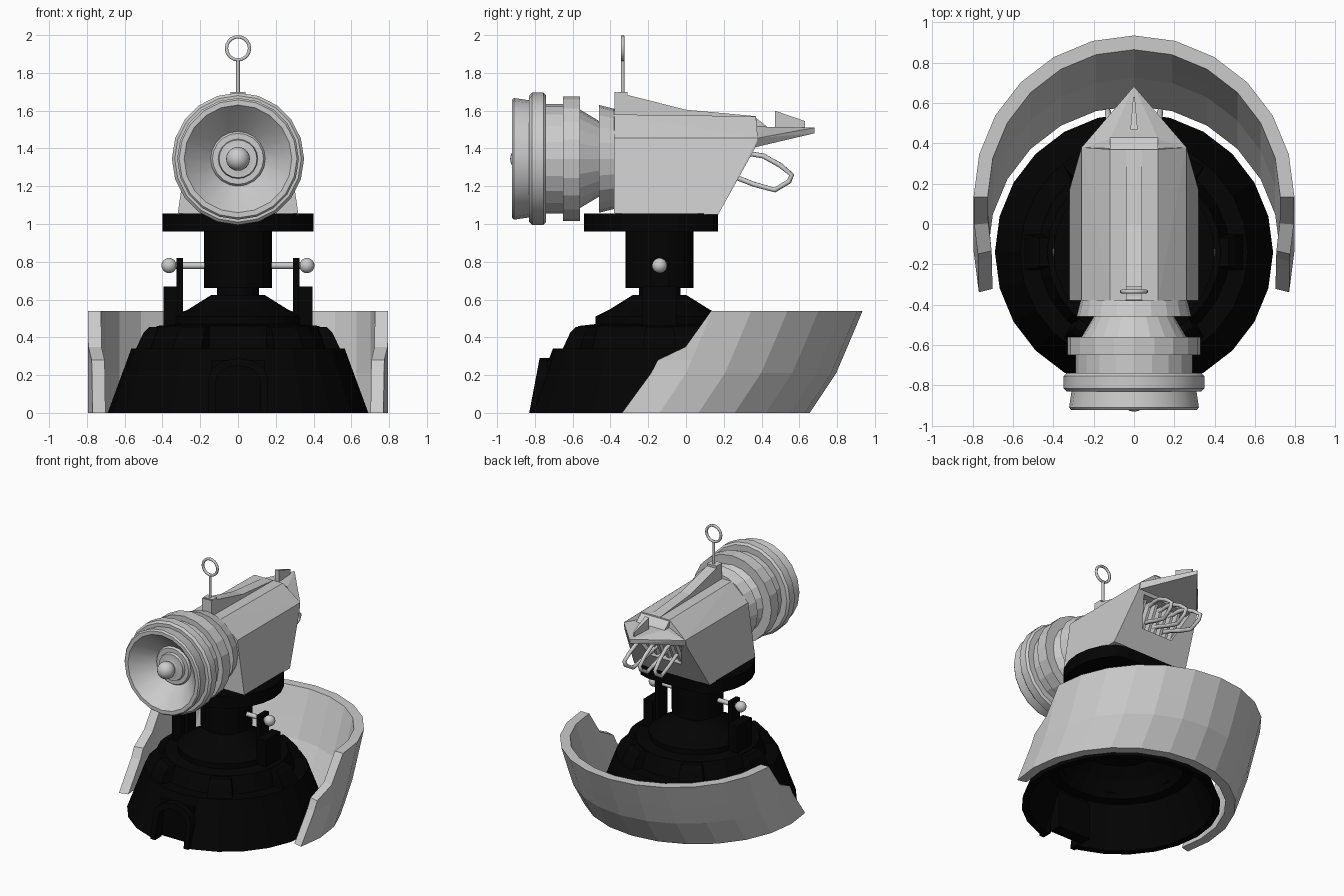
import bpy, bmesh
from math import sin, cos, pi, radians

if "Cube" in bpy.data.objects:
    bpy.data.objects.remove(bpy.data.objects["Cube"])

CY = -0.14                      # y of the pivot axis
black = bpy.data.materials.new("black")
black.diffuse_color = (0.001, 0.001, 0.001, 1)
black.use_nodes = True
black.node_tree.nodes["Principled BSDF"].inputs["Base Color"].default_value = black.diffuse_color


def finish(name, bm, mat=None):
    bmesh.ops.remove_doubles(bm, verts=bm.verts, dist=1e-5)
    bmesh.ops.recalc_face_normals(bm, faces=bm.faces)
    me = bpy.data.meshes.new(name)
    bm.to_mesh(me)
    bm.free()
    ob = bpy.data.objects.new(name, me)
    bpy.context.collection.objects.link(ob)
    if mat:
        me.materials.append(mat)
    return ob


def skin(bm, rings, close_rings=True, close_ends=False):
    """Quads between successive rings of points."""
    vs = [[bm.verts.new(p) for p in r] for r in rings]
    n, m = len(vs), len(vs[0])
    for i in range(n if close_rings else n - 1):
        for j in range(m if close_ends else m - 1):
            a, b = vs[i], vs[(i + 1) % n]
            bm.faces.new((a[j], a[(j + 1) % m], b[(j + 1) % m], b[j]))
    return vs


def lathe(name, profile, place, seg, mat=None):
    """Revolve (radius, height) points; place(u, v, h) maps to world."""
    bm = bmesh.new()
    skin(bm, [[place(r * cos(2 * pi * i / seg), r * sin(2 * pi * i / seg), h)
               for r, h in profile] for i in range(seg)])
    return finish(name, bm, mat)


def hull(name, pts, mat=None, mirror=False):
    """Convex solid around points, optionally mirrored in x."""
    bm = bmesh.new()
    pts = list(pts) + ([(-x, y, z) for x, y, z in pts] if mirror else [])
    for p in pts:
        bm.verts.new(p)
    bmesh.ops.remove_doubles(bm, verts=bm.verts, dist=1e-5)
    bmesh.ops.convex_hull(bm, input=bm.verts)
    bmesh.ops.dissolve_limit(bm, angle_limit=radians(1), verts=bm.verts, edges=bm.edges)
    return finish(name, bm, mat)


def box(name, x0, x1, y0, y1, z0, z1, mat=None):
    return hull(name, [(x, y, z) for x in (x0, x1) for y in (y0, y1) for z in (z0, z1)], mat)


def cut(ob, cutter):
    m = ob.modifiers.new("cut", 'BOOLEAN')
    m.operation, m.object, m.solver = 'DIFFERENCE', cutter, 'EXACT'
    bpy.context.view_layer.objects.active = ob
    bpy.ops.object.modifier_apply(modifier=m.name)


def smooth(ob, deg):
    bpy.ops.object.select_all(action='DESELECT')
    ob.select_set(True)
    bpy.context.view_layer.objects.active = ob
    bpy.ops.object.shade_smooth_by_angle(angle=radians(deg))


def tube(name, pts, radius, cyclic=False, res=1):
    cu = bpy.data.curves.new(name, 'CURVE')
    cu.dimensions, cu.bevel_depth, cu.bevel_resolution = '3D', radius, res
    sp = cu.splines.new('POLY')
    sp.points.add(len(pts) - 1)
    for p, c in zip(sp.points, pts):
        p.co = (*c, 1)
    sp.use_cyclic_u = cyclic
    cu.use_fill_caps = True
    ob = bpy.data.objects.new(name, cu)
    bpy.context.collection.objects.link(ob)
    return ob


def ball(name, loc, r):
    bpy.ops.mesh.primitive_uv_sphere_add(segments=20, ring_count=12, radius=r, location=loc)
    bpy.context.object.name = name
    bpy.ops.object.shade_smooth()


def upright(u, v, h):
    return (u, CY + v, h)


def forward(u, v, h):
    return (u, h, 1.345 + v)


# Hollow stepped base dome and pivot column
base = lathe("base", [(0, .50), (.28, .47), (.36, .40), (.44, .30), (.52, .30), (.64, 0),
                      (.69, 0), (.565, .34), (.475, .34), (.43, .46), (.34, .47), (.34, .51),
                      (.26, .55), (.14, .625), (.11, .625), (.11, .67), (0, .67)],
             upright, 24, black)
lathe("column", [(0, .66), (.18, .66), (.18, .97), (0, .97)], upright, 24, black)


# Arched doorway recess at the front of the base
def arch(w, top):
    a = [(w * cos(t * pi / 6), top - w * .7 + w * .7 * sin(t * pi / 6)) for t in range(7)]
    return [(w, 0)] + a + [(-w, 0)]


frame = hull("door_frame", [(x, y + z * .19, z) for x, z in arch(.16, .29)
                            for y in (-.83, -.755)], black)
door = hull("door_cutter", [(x, y, z - .01) for x, z in arch(.12, .26) for y in (-.95, -.70)])
cut(base, door)
cut(frame, door)
bpy.data.objects.remove(door)
box("door_panel", -.14, .14, -.735, -.64, 0, .28, black)

# Six raised lugs around the shoulder
for k in range(6):
    a = k * pi / 3
    hull("shoulder_lug", [(r * cos(a) - s * w * sin(a), CY + r * sin(a) + s * w * cos(a), z)
                          for s in (-1, 1) for r, z, w in
                          ((.545, .33, .09), (.50, .425, .08), (.47, .455, .07),
                           (.41, .455, .07), (.41, .33, .09))], black)

# Turntable disc with a straight back edge
hull("turntable", [(.4 * cos(i * pi / 12), min(CY + .4 * sin(i * pi / 12), .17), z)
                   for i in range(24) for z in (.96, 1.055)], black)

# Side brackets, axle and end knobs
for s in (-1, 1):
    box("bracket_plate", s * .29, s * .325, CY - .05, CY + .05, .46, .82, black)
    box("bracket_foot", s * .32, s * .395, CY - .09, CY + .09, .44, .67, black)
    ball("axle_knob", (s * .365, CY, .78), .04)
tube("axle", [(-.36, CY, .78), (.36, CY, .78)], .018, res=2)

# Rear shield: leaning half ring, 15 degree facets, stepped ends
bm = bmesh.new()
levels = [(0, -.14, -14.5), (.21, 0, -13.5), (.28, .03, -13), (.35, .06, -4.5), (.54, .14, -.5)]
cols = []
for k in range(-1, 14):
    ring = []
    for r, lv in ((.795, levels), (.725, levels[::-1])):
        for z, cy, end in lv:
            deg = end if k == -1 else 180 - end if k == 13 else k * 15
            ring.append((r * cos(radians(deg)), cy + r * sin(radians(deg)), z))
    cols.append(ring)
vs = skin(bm, cols, close_rings=False, close_ends=True)
for end in (vs[0], vs[-1]):
    for j in range(4):
        bm.faces.new((end[j], end[j + 1], end[8 - j], end[9 - j]))
finish("rear_shield", bm)

# Head: tapered body with slanted back, then cut the rear opening
body = hull("head_body", [(.32, -.38, 1.05), (.26, -.38, 1.455), (.12, -.38, 1.58),
                          (.32, .17, 1.05), (.265, .365, 1.40), (.26, .38, 1.455),
                          (.12, .37, 1.57)], mirror=True)
opening = hull("opening_cutter", [(.13, .12, 1.19), (.13, .40, 1.19), (.21, .22, 1.385),
                                  (.21, .50, 1.385)], mirror=True)
cut(body, opening)
bpy.data.objects.remove(opening)
for i in range(-3, 4):          # slats inside the opening
    x = i * .05
    hull("rear_slat", [(x + dx, y, z) for dx in (-.01, .01) for y, z in
                       ((.14, 1.18), (.21, 1.18), (.23, 1.39), (.31, 1.39))])

# Top ridge in two slopes, beak and its small fin
hull("top_ridge", [(.04, -.378, 1.70), (.04, -.378, 1.56), (.04, 0, 1.605), (.04, 0, 1.56)],
     mirror=True)
hull("rear_ridge", [(.04, 0, 1.605), (.04, 0, 1.56), (.04, .368, 1.571), (.04, .368, 1.55)],
     mirror=True)
hull("beak", [(.26, .36, 1.405), (.26, .38, 1.455), (.12, .42, 1.515), (.12, .36, 1.515),
              (.003, .68, 1.48), (.003, .68, 1.51)], mirror=True)
hull("beak_gable", [(.12, .36, 1.57), (.12, .43, 1.515), (.12, .36, 1.48)], mirror=True)
hull("beak_fin", [(.018, .47, 1.60), (.018, .47, 1.50), (.004, .63, 1.545), (.004, .63, 1.50)],
     mirror=True)

# Looped pipes at the back
for i in (-1, 0, 1):
    path = [(.20, 1.26), (.27, 1.245), (.36, 1.21), (.47, 1.18), (.545, 1.225), (.56, 1.26),
            (.50, 1.31), (.41, 1.36), (.35, 1.37), (.26, 1.36)]
    tube("rear_pipe", [(i * (.09 + .04 * (y - .2) / .36), y, z) for y, z in path], .015)

# Lamp barrel: faceted rear collars, smooth front drum with a funnel
lathe("lamp_barrel", [(0, -.36), (.265, -.38), (.285, -.46), (.20, -.46), (.26, -.56), (.33, -.56),
                      (.33, -.65), (.29, -.65), (.29, -.745), (0, -.745)], forward, 20)
drum = lathe("lamp_drum", [(0, -.74), (.335, -.74), (.35, -.755), (.35, -.815), (.335, -.83),
                           (.31, -.83), (.322, -.91), (.312, -.922), (.285, -.922),
                           (.275, -.91), (.145, -.775), (.135, -.79), (.105, -.79),
                           (.10, -.81), (.065, -.81), (.035, -.82), (.035, -.87), (0, -.87)],
             forward, 20)
smooth(drum, 30)
ball("lamp_bulb", (0, -.868, 1.345), .063)

# Sighting ring on a stem
box("sight_foot", -.04, .04, -.36, -.31, 1.67, 1.70)
tube("sight_stem", [(0, -.335, 1.68), (0, -.335, 1.872)], .01)
tube("sight_ring", [(.061 * cos(i * pi / 10), -.335, 1.93 + .061 * sin(i * pi / 10))
                    for i in range(20)], .01, cyclic=True)
